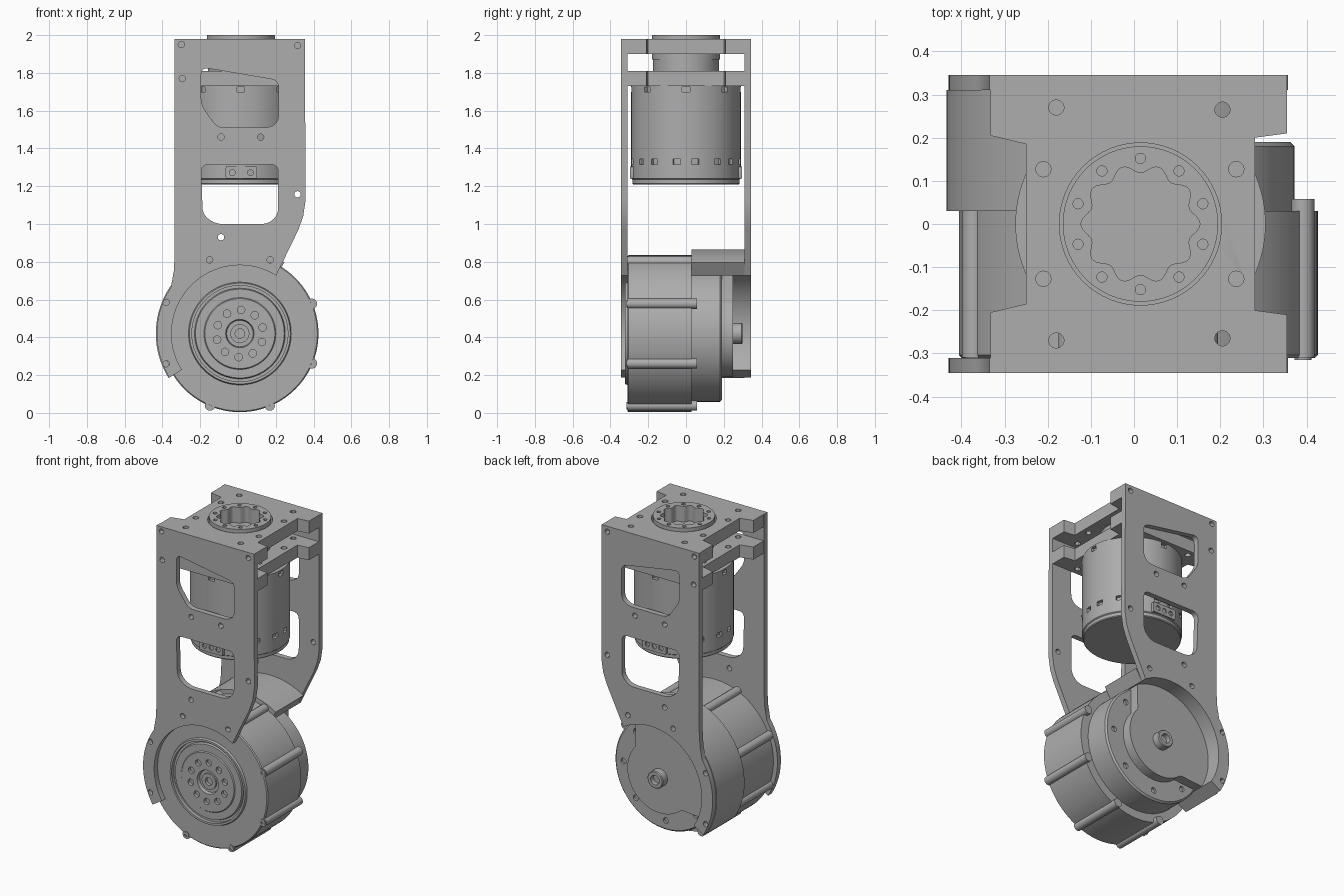
import bpy, bmesh, math
from mathutils import Matrix, Vector

cube = bpy.data.objects.get("Cube")
if cube:
    bpy.data.objects.remove(cube, do_unlink=True)

grey = bpy.data.materials.new("machined_grey")
grey.use_nodes = True
colour = (0.42, 0.42, 0.42, 1)
grey.diffuse_color = colour
grey.node_tree.nodes["Principled BSDF"].inputs["Base Color"].default_value = colour

MX, MZ = 0.01, 0.42            # lower motor axis
AX = 0.015                     # upper motor axis
TO_Y = Matrix.Rotation(math.pi / 2, 4, 'X')   # (x, y, z) -> (x, -z, y)
parts = []


def add(name, mesh):
    mesh.materials.clear()
    mesh.materials.append(grey)
    ob = bpy.data.objects.new(name, mesh)
    bpy.context.collection.objects.link(ob)
    parts.append(ob)
    return ob


def arc(cx, cy, r, a0, a1, n=40):
    angles = [math.radians(a0 + (a1 - a0) * i / n) for i in range(n + 1)]
    return [(cx + r * math.cos(a), cy + r * math.sin(a)) for a in angles]


def circle(cx, cy, r, n=24):
    return arc(cx, cy, r, 0, 360, n)[:-1]


def ring_of(cx, cy, r, count, start=0):
    step = 360 / count
    return arc(cx, cy, r, start, start + 360 - step, count - 1)


def rounded(points, r, n=5):
    """Round every corner of a closed outline."""
    out = []
    for i, p in enumerate(points):
        p = Vector(p)
        a, b = Vector(points[i - 1]) - p, Vector(points[(i + 1) % len(points)]) - p
        s = p + a.normalized() * min(r, a.length * 0.45)
        e = p + b.normalized() * min(r, b.length * 0.45)
        for k in range(n + 1):
            t = k / n
            out.append(tuple(s * (1 - t) ** 2 + p * 2 * t * (1 - t) + e * t * t))
    return out


def prism(name, outlines, lo, hi, axis='Z'):
    """Extrude an outline with holes along one axis."""
    cu = bpy.data.curves.new(name, 'CURVE')
    cu.dimensions, cu.fill_mode, cu.extrude = '2D', 'BOTH', (hi - lo) / 2
    for pts in outlines:
        sp = cu.splines.new('POLY')
        sp.points.add(len(pts) - 1)
        for q, p in zip(sp.points, pts):
            q.co = (p[0], p[1], 0, 1)
        sp.use_cyclic_u = True
    tmp = bpy.data.objects.new("tmp", cu)
    bpy.context.collection.objects.link(tmp)
    dg = bpy.context.evaluated_depsgraph_get()
    mesh = bpy.data.meshes.new_from_object(tmp.evaluated_get(dg))
    bpy.data.objects.remove(tmp, do_unlink=True)
    mid = (lo + hi) / 2
    if axis == 'Y':
        mesh.transform(Matrix.Translation((0, mid, 0)) @ TO_Y)
    else:
        mesh.transform(Matrix.Translation((0, 0, mid)))
    bm = bmesh.new()
    bm.from_mesh(mesh)
    bmesh.ops.remove_doubles(bm, verts=bm.verts, dist=1e-5)
    bmesh.ops.recalc_face_normals(bm, faces=bm.faces)
    bm.to_mesh(mesh)
    bm.free()
    mesh.name = name
    return add(name, mesh)


def lathe(name, profile, axis='Z', steps=96):
    """Revolve (radius, height) points about a motor axis."""
    bm = bmesh.new()
    vs = [bm.verts.new((r, 0, h)) for r, h in profile]
    es = [bm.edges.new(pair) for pair in zip(vs, vs[1:])]
    bmesh.ops.spin(bm, geom=vs + es, cent=(0, 0, 0), axis=(0, 0, 1),
                   angle=math.tau, steps=steps, use_merge=True)
    bmesh.ops.remove_doubles(bm, verts=bm.verts, dist=1e-5)
    bmesh.ops.recalc_face_normals(bm, faces=bm.faces)
    mesh = bpy.data.meshes.new(name)
    bm.to_mesh(mesh)
    bm.free()
    if axis == 'Y':            # height runs towards +y
        mesh.transform(Matrix.Translation((MX, 0, MZ)) @ Matrix.Rotation(-math.pi / 2, 4, 'X'))
    else:
        mesh.transform(Matrix.Translation((AX, 0, 0)))
    return add(name, mesh)


def cut(ob, shapes):
    """Subtract boxes or cylinders: (kind, matrix)."""
    bm = bmesh.new()
    for kind, mat in shapes:
        if kind == 'box':
            bmesh.ops.create_cube(bm, size=1, matrix=mat)
        else:
            bmesh.ops.create_cone(bm, cap_ends=True, segments=16, radius1=1, radius2=1,
                                  depth=1, matrix=mat)
    mesh = bpy.data.meshes.new("cutter")
    bm.to_mesh(mesh)
    bm.free()
    tool = bpy.data.objects.new("cutter", mesh)
    tool.hide_render = True
    bpy.context.collection.objects.link(tool)
    mod = ob.modifiers.new("cut", 'BOOLEAN')
    mod.operation, mod.solver, mod.object = 'DIFFERENCE', 'EXACT', tool
    dg = bpy.context.evaluated_depsgraph_get()
    result = bpy.data.meshes.new_from_object(ob.evaluated_get(dg))
    ob.modifiers.clear()
    ob.data = result
    bpy.data.objects.remove(tool, do_unlink=True)


def place(loc, scale, rot=Matrix()):
    return Matrix.Translation(loc) @ rot @ Matrix.Diagonal((*scale, 1))


# Side plates: hook-shaped outline, two windows, screw holes
outline = ([(-0.335, 1.98), (0.355, 1.98), (0.357, 1.12), (0.345, 1.04), (0.32, 0.97)]
           + arc(MX, MZ, 0.362, 58, 212)
           + arc(MX, MZ, 0.44, 212, 146, 24) + [(-0.34, 0.75), (-0.335, 0.84)])
upper_window = rounded([(-0.195, 1.83), (0.215, 1.76), (0.215, 1.545), (0.17, 1.51),
                        (-0.11, 1.51), (-0.195, 1.63)], 0.04)
lower_window = rounded([(-0.195, 1.315), (0.213, 1.315), (0.213, 1.05), (0.16, 1.0),
                        (-0.12, 1.0), (-0.187, 1.05)], 0.04)
screws = [(-0.3, 1.95), (0.315, 1.945), (-0.295, 1.77), (0.315, 1.157), (-0.09, 1.46),
          (0.12, 1.46), (-0.09, 0.93), (-0.15, 0.81), (0.17, 0.81), (-0.38, 0.585), (-0.38, 0.26)]
holes = [circle(x, z, 0.017, 12) for x, z in screws]
for name, lo, hi in (("front_plate", -0.345, -0.31), ("back_plate", 0.31, 0.345)):
    prism(name, [outline, upper_window, lower_window] + holes, lo, hi, 'Y')

# Shell and web that carry the back of the lower motor
prism("rear_shell", [arc(MX, MZ, 0.362, 58, 212) + arc(MX, MZ, 0.445, 212, 58)], 0.03, 0.311, 'Y')
prism("rear_web", [rounded(arc(MX, MZ, 0.37, 62, 210) + arc(MX, MZ, 0.23, 228, 402), 0.01, 1)],
      0.185, 0.25, 'Y')
lathe("rear_shaft", [(0, 0.27), (0.03, 0.27), (0.03, 0.30), (0.05, 0.30), (0.055, 0.295),
                     (0.055, 0.24), (0, 0.24)], 'Y', 32)

# Lower motor
motor = lathe("lower_motor", [
    (0, -0.29), (0.025, -0.29), (0.025, -0.31), (0.05, -0.31), (0.05, -0.30), (0.07, -0.30),
    (0.075, -0.32), (0.185, -0.32), (0.19, -0.314), (0.235, -0.314), (0.24, -0.30),
    (0.254, -0.30), (0.254, -0.323), (0.267, -0.323), (0.272, -0.31), (0.41, -0.31),
    (0.416, -0.304), (0.416, 0.03), (0.362, 0.03), (0.362, 0.18), (0.352, 0.19), (0, 0.19)], 'Y')
shapes = [('cyl', place((x, -0.32, z), (0.02, 0.02, 0.04), TO_Y))
          for x, z in ring_of(MX, MZ, 0.125, 10, 15)]
shapes += [('cyl', place((x, 0.19, z), (0.018, 0.018, 0.03), TO_Y))
           for x, z in ring_of(MX, MZ, 0.3, 8, 0)]
cut(motor, shapes)
for i, (x, z) in enumerate(ring_of(MX, MZ, 0.413, 8, 22.5)):
    prism(f"housing_boss_{i + 1}", [circle(x, z, 0.027)], -0.3095, 0.058, 'Y')
    prism(f"boss_bolt_{i + 1}", [circle(x, z, 0.02, 16), circle(x, z, 0.011, 6)],
          -0.315, -0.30, 'Y')

# Upper brackets: H-shaped plates joining the side plates
h_shape = [(-0.333, 0.311), (0.355, 0.311), (0.355, 0.21), (0.28, 0.2), (0.28, -0.2),
           (0.355, -0.21), (0.355, -0.311), (-0.333, -0.311), (-0.333, -0.205), (-0.25, -0.185),
           (-0.25, 0.185), (-0.333, 0.205)]
bolts = [(x, s * y) for x, y, r in ((-0.18, 0.27, 0), (0.205, 0.265, 0), (-0.21, 0.127, 0),
                                    (0.237, 0.127, 0)) for s in (1, -1)]
bolt_holes = [circle(x, y, 0.018, 12) for x, y in bolts]
prism("top_bracket", [h_shape, circle(AX, 0, 0.188, 64)] + bolt_holes, 1.90, 1.98)
prism("lower_bracket", [h_shape] + bolt_holes, 1.73, 1.81)

# Output ring with scalloped bore and bolt circle
bore = []
for k in range(120):
    a = math.tau * k / 120
    r = 0.128 + 0.01 * math.cos(10 * a)
    bore.append((AX + r * math.cos(a), r * math.sin(a)))
bolt_circle = [circle(x, y, 0.012, 12) for x, y in ring_of(AX, 0, 0.152, 10, 18)]
prism("output_ring", [circle(AX, 0, 0.18, 64), bore] + bolt_circle, 1.87, 2.0)
prism("output_floor", [circle(AX, 0, 0.175, 64)], 1.805, 1.90)
collar = prism("output_collar", [circle(AX, 0, 0.186, 64), circle(AX, 0, 0.165, 64)], 1.81, 1.92)
slots = []
for k in range(4):
    turn = Matrix.Rotation(math.pi / 2 * k, 4, 'Z')
    for off, w in ((-0.1, 0.12), (0.06, 0.14)):
        loc = turn @ Vector((0.18, off, 1.855))
        slots.append(('box', place((loc.x + AX, loc.y, loc.z), (0.12, w, 0.05), turn)))
cut(collar, slots)

# Upper motor with vent notches
upper = lathe("upper_motor", [(0, 1.21), (0.28, 1.21), (0.284, 1.215), (0.284, 1.235),
                              (0.29, 1.24), (0.29, 1.735), (0, 1.735)])
notches = []
for k in range(8):
    for z, off in ((1.712, 0), (1.33, 16), (1.33, -16)):
        turn = Matrix.Rotation(math.radians(45 * k + off * 0.6), 4, 'Z')
        loc = turn @ Vector((0.29, 0, z))
        notches.append(('box', place((loc.x + AX, loc.y, z), (0.04, 0.04, 0.028), turn)))
cut(upper, notches)

# Cable sockets on the front and back of the upper motor
for name, side in (("front_socket", -1), ("back_socket", 1)):
    socket = rounded([(-0.065, 1.24), (0.1, 1.24), (0.1, 1.305), (-0.065, 1.305)], 0.008, 2)
    pins = [circle(x, 1.272, 0.016, 8) for x in (-0.03, 0.018, 0.066)]
    y = sorted((side * 0.27, side * 0.297))
    prism(name, [socket] + pins, y[0], y[1], 'Y')

# Smooth round walls, crisp edges
bpy.ops.object.select_all(action='DESELECT')
for ob in parts:
    ob.select_set(True)
bpy.context.view_layer.objects.active = parts[0]
bpy.ops.object.shade_smooth_by_angle(angle=math.radians(30))
